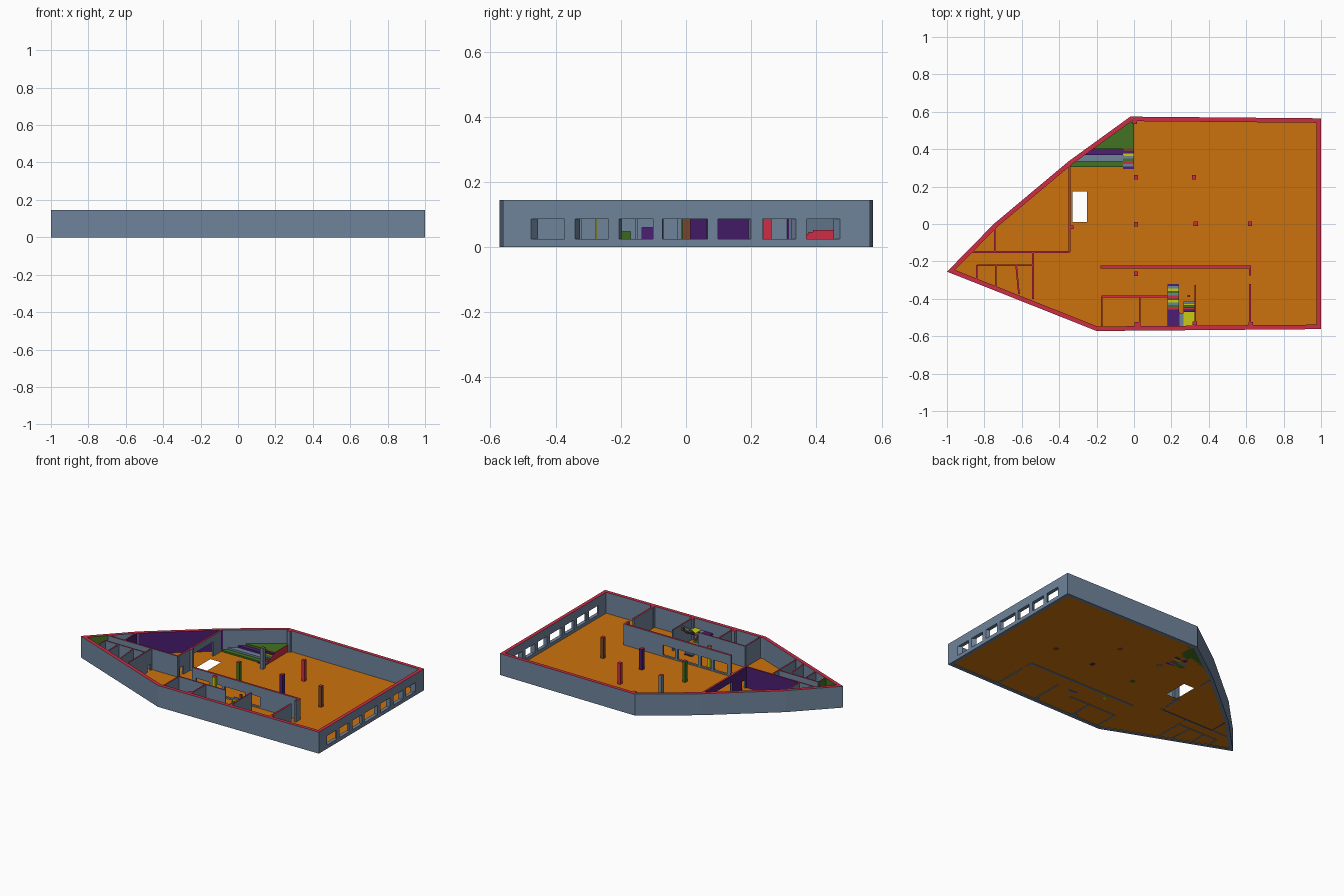
import bpy, bmesh
from mathutils import Vector

if "Cube" in bpy.data.objects:
    bpy.data.objects.remove(bpy.data.objects["Cube"])

H = 0.145       # wall height
FLOOR = 0.003   # floor level
COLOURS = {
    "slate": (0.16, 0.23, 0.33), "red": (0.61, 0.026, 0.062), "orange": (0.60, 0.17, 0.004),
    "green": (0.055, 0.17, 0.015), "purple": (0.07, 0.013, 0.17), "yellow": (0.60, 0.60, 0.006),
    "brown": (0.19, 0.06, 0.026)}
NAMES = list(COLOURS)
MATS = []
for n, c in COLOURS.items():
    m = bpy.data.materials.new(n)
    m.diffuse_color = (*c, 1)
    m.use_nodes = True
    m.node_tree.nodes["Principled BSDF"].inputs["Base Color"].default_value = m.diffuse_color
    MATS.append(m)


def finish(bm, name):
    bmesh.ops.remove_doubles(bm, verts=bm.verts, dist=1e-5)
    bmesh.ops.recalc_face_normals(bm, faces=bm.faces)
    me = bpy.data.meshes.new(name)
    bm.to_mesh(me)
    bm.free()
    for m in MATS:
        me.materials.append(m)
    ob = bpy.data.objects.new(name, me)
    bpy.context.collection.objects.link(ob)


def wall(name, a, b, a2, b2, openings=(), side1="slate", side2="slate", ends=True):
    """Wall from a-b (side 1) to a2-b2 (side 2); openings are (s0, s1, z0, z1), s along 0..1."""
    bm = bmesh.new()
    a, b, a2, b2 = map(Vector, (a, b, a2, b2))
    ss = sorted({0.0, 1.0, *(v for o in openings for v in o[:2])})
    zs = sorted({0.0, H, *(v for o in openings for v in o[2:])})
    ns, nz = len(ss) - 1, len(zs) - 1

    def solid(i, k):
        if not (0 <= i < ns and 0 <= k < nz):
            return False
        s, z = (ss[i] + ss[i + 1]) / 2, (zs[k] + zs[k + 1]) / 2
        return not any(o[0] < s < o[1] and o[2] < z < o[3] for o in openings)

    def P(i, k, t):
        p = a.lerp(b, ss[i]) if t == 0 else a2.lerp(b2, ss[i])
        return bm.verts.new((p.x, p.y, zs[k]))

    def face(mat, *pts):
        bm.faces.new([P(*p) for p in pts]).material_index = NAMES.index(mat)

    for i in range(ns):
        for k in range(nz):
            if not solid(i, k):
                continue
            for t, mat in ((0, side1), (1, side2)):
                face(mat, (i, k, t), (i + 1, k, t), (i + 1, k + 1, t), (i, k + 1, t))
            for j, di in ((i, -1), (i + 1, 1)):
                if not solid(i + di, k) and (ends or 0 <= i + di < ns):
                    face("slate", (j, k, 0), (j, k + 1, 0), (j, k + 1, 1), (j, k, 1))
            for j, dk in ((k, -1), (k + 1, 1)):
                if not solid(i, k + dk):
                    face("red" if j == nz else "slate",
                         (i, j, 0), (i + 1, j, 0), (i + 1, j, 1), (i, j, 1))
    finish(bm, name)


def partition(name, a, b, thick=0.009, openings=(), left="slate", right="slate"):
    """Straight inner wall; openings given in distance along it."""
    a, b = Vector(a), Vector(b)
    d = b - a
    L = d.length
    n = Vector((-d.y, d.x)) / L * thick / 2
    ops = [(o[0] / L, o[1] / L, o[2], o[3]) for o in openings]
    wall(name, a + n, b + n, a - n, b - n, ops, left, right)


def prism(name, poly, z0, z1, top, side=None, right=None):
    """Upright prism with colours for its top, its sides and its +x side."""
    bm = bmesh.new()
    f = bm.faces.new([bm.verts.new((x, y, z0)) for x, y in poly])
    r = bmesh.ops.extrude_face_region(bm, geom=[f])
    bmesh.ops.translate(bm, vec=(0, 0, z1 - z0),
                        verts=[v for v in r["geom"] if isinstance(v, bmesh.types.BMVert)])
    bmesh.ops.recalc_face_normals(bm, faces=bm.faces)
    side = side or top
    for f in bm.faces:
        c = top if f.normal.z > 0.5 else (right or side) if f.normal.x > 0.9 else side
        f.material_index = NAMES.index(c)
    finish(bm, name)


def rect(x0, x1, y0, y1):
    return [(x0, y0), (x1, y0), (x1, y1), (x0, y1)]


# Outer shell: outline (clockwise) and the inside colour of the edge that follows
outline = [((-1, -0.255), "green"), ((-0.872, -0.125), "slate"), ((-0.75, 0), "purple"),
           ((-0.35, 0.335), "slate"), ((-0.02, 0.574), "slate"), ((1, 0.565), "slate"),
           ((1, -0.562), "slate"), ((-0.2, -0.572), "slate"), ((-0.84, -0.318), "green")]
outer = [Vector(p) for p, _ in outline]
N = len(outer)


def inset(i, t=0.024):
    d1 = (outer[i] - outer[i - 1]).normalized()
    d2 = (outer[(i + 1) % N] - outer[i]).normalized()
    n1, n2 = Vector((d1.y, -d1.x)), Vector((d2.y, -d2.x))
    return outer[i] + (n1 + n2) * t / (1 + n1.dot(n2))


inner = [inset(i) for i in range(N)]
windows = [(-0.475, -0.373), (-0.34, -0.238), (-0.205, -0.102), (-0.072, 0.066),
           (0.098, 0.2), (0.235, 0.337), (0.37, 0.472)]
for i in range(N):
    j = (i + 1) % N
    ops = []
    if i == 5:  # window row in the right wall
        ops = [((0.565 - y1) / 1.127, (0.565 - y0) / 1.127, 0.025, 0.087) for y0, y1 in windows]
    wall(f"outer_wall_{i}", outer[i], outer[j], inner[i], inner[j], ops,
         "slate", outline[i][1], ends=False)

# Floor with the shaft hole
bm = bmesh.new()
for loop in (inner, rect(-0.33, -0.25, 0.01, 0.175)):
    vs = [bm.verts.new((p[0], p[1], FLOOR)) for p in loop]
    for k in range(len(vs)):
        bm.edges.new((vs[k - 1], vs[k]))
bmesh.ops.triangle_fill(bm, use_beauty=True, edges=bm.edges[:], normal=(0, 0, 1))
for f in bm.faces:
    f.material_index = NAMES.index("orange")
finish(bm, "floor")

# Partitions of the left wing
partition("wing_room_wall", (-0.345, -0.15), (-0.345, 0.31), 0.012,
          [(0.015, 0.05, 0, 0.06), (0.16, 0.372, 0, 0.1)], left="purple")
partition("corridor_wall", (-0.745, -0.15), (-0.345, -0.15), left="purple")
partition("corridor_wall_end", (-0.87, -0.15), (-0.745, -0.15))
partition("wing_end_wall", (-0.745, -0.15), (-0.745, -0.02), right="purple")
partition("corridor_door_wall", (-0.54, -0.40), (-0.54, -0.15), openings=[(0.195, 0.23, 0, 0.048)])
partition("cell_front_wall", (-0.84, -0.22), (-0.54, -0.22))
partition("cell_wall_a", (-0.84, -0.30), (-0.84, -0.22), right="slate", left="green")
partition("cell_wall_b", (-0.74, -0.335), (-0.74, -0.22))
partition("cell_wall_c", (-0.615, -0.375), (-0.63, -0.22))

# Partitions of the front service zone
partition("long_wall", (-0.18, -0.23), (0.625, -0.23), 0.014,
          [(0.03, 0.13, 0.012, 0.08), (0.15, 0.225, 0.012, 0.08),
           (0.245, 0.40, 0.012, 0.08), (0.42, 0.51, 0.012, 0.08)])
partition("side_wall_long", (0.62, -0.545), (0.62, -0.32), 0.012)
partition("side_wall_short", (0.62, -0.275), (0.62, -0.237), 0.012)
partition("service_wall", (-0.175, -0.388), (0.18, -0.388))
for n, x, y in (("a", -0.172, -0.388), ("b", 0.03, -0.388), ("c", 0.328, -0.325)):
    partition("service_cross_wall_" + n, (x, -0.545), (x, y))

# Free-standing columns and wall piers
for k, (x, y, c) in enumerate([(0.01, 0.25, "slate"), (0.32, 0.25, "red"), (0.01, -0.002, "green"),
                               (0.33, 0.002, "purple"), (0.62, 0.002, "brown"),
                               (0.01, -0.265, "yellow")]):
    prism(f"column_{k}", rect(x - 0.011, x + 0.011, y - 0.012, y + 0.012), 0, H, "red", c)
for k, (x, y) in enumerate([(-0.335, -0.018), (0.015, -0.535), (0.325, -0.53),
                            (0.625, -0.535), (0.005, 0.545)]):
    prism(f"pier_{k}", rect(x - 0.012, x + 0.012, y - 0.01, y + 0.01), 0, H, "red", "slate")


# Seating tiers in the back corner
def left_x(y):
    return -0.336 + (y - 0.316) / 0.727


for k, (y0, y1, xr, c) in enumerate([(0.305, 0.335, -0.06, "green"), (0.335, 0.37, -0.06, "slate"),
                                     (0.37, 0.40, -0.06, "purple"), (0.40, 0.545, 0, "green")]):
    prism(f"seating_tier_{k}", [(left_x(y0), y0), (xr, y0), (xr, y1), (left_x(y1), y1)],
          FLOOR, 0.013 * (k + 1), c, right="red")
for k, c in enumerate(["purple", "slate", "red", "green", "slate", "yellow", "purple", "brown"]):
    y = 0.295 + k * 0.0135
    prism(f"tier_step_{k}", rect(-0.06, 0, y, y + 0.0135), FLOOR, 0.0066 * (k + 1), c, right="red")

# Folded staircase: lower flight, landings, upper flight
treads = ["purple", "slate", "yellow", "green", "slate", "red", "brown", "yellow",
          "slate", "green", "red", "purple"]
for k, c in enumerate(treads):
    y = -0.32 - k * 0.0125
    prism(f"lower_step_{k}", rect(0.18, 0.24, y - 0.0125, y), max(FLOOR, 0.006 * k - 0.006),
          0.006 * (k + 1), c)
prism("lower_landing", rect(0.18, 0.242, -0.545, -0.47), 0.066, 0.076, "purple")
prism("middle_landing", rect(0.242, 0.264, -0.545, -0.475), 0.066, 0.076, "slate")
prism("upper_landing", rect(0.264, 0.324, -0.545, -0.47), 0.068, 0.08, "yellow")
for k, c in enumerate(["purple", "red", "green", "yellow", "slate"]):
    y = -0.47 + k * 0.011
    prism(f"upper_step_{k}", rect(0.264, 0.324, y, y + 0.011), 0.074 + 0.011 * k,
          0.09 + 0.011 * k, c)
prism("stair_hanger", rect(0.285, 0.3, -0.39, -0.38), 0.125, H, "brown")
